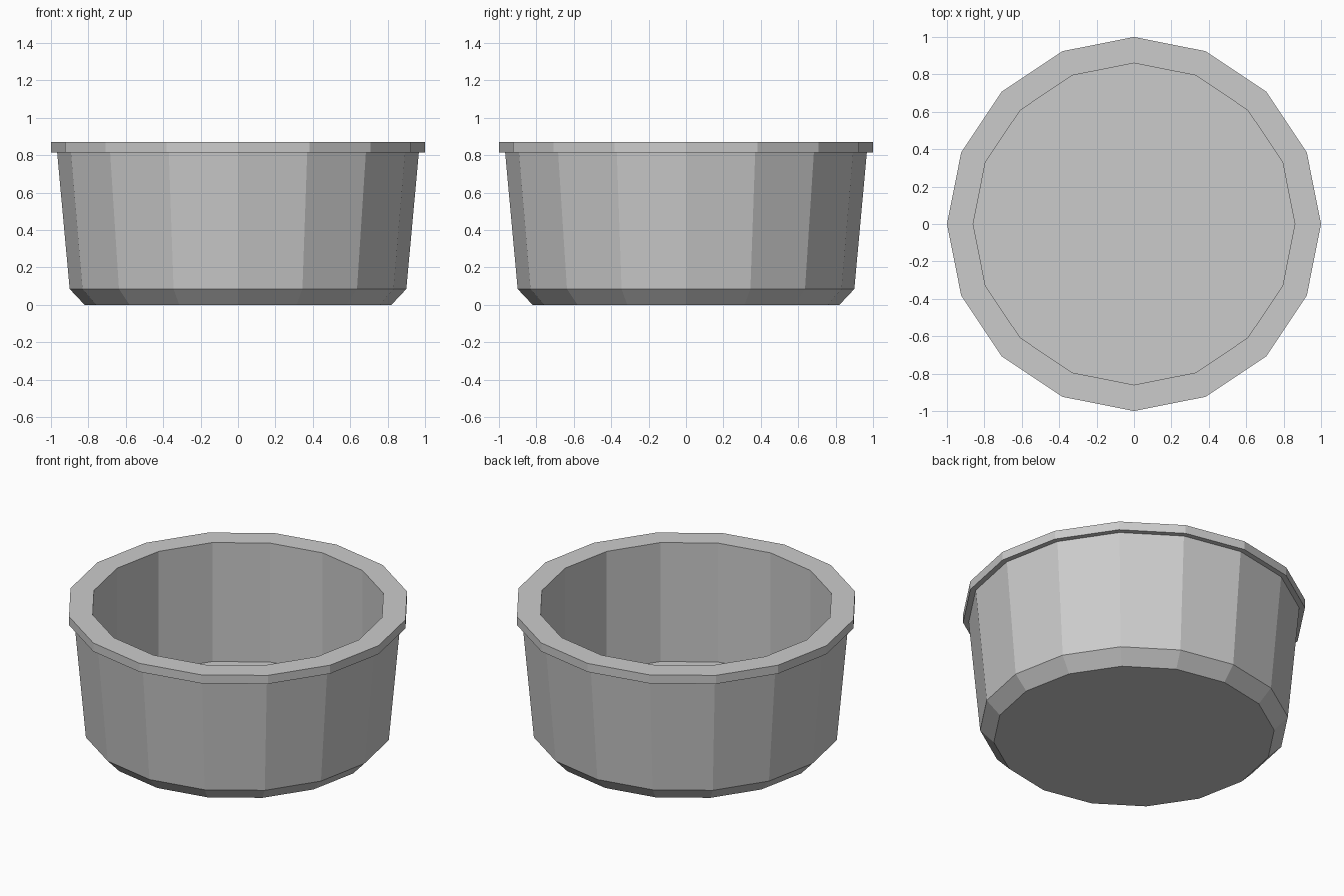
import bpy, bmesh, math

cube = bpy.data.objects.get("Cube")
if cube:
    bpy.data.objects.remove(cube, do_unlink=True)

SIDES = 16

# Light grey material
grey = bpy.data.materials.new("light_grey")
grey.use_nodes = True
colour = (0.6, 0.6, 0.6, 1)
grey.diffuse_color = colour
grey.node_tree.nodes["Principled BSDF"].inputs["Base Color"].default_value = colour

# Radius and height: bottom, chamfer, tapered wall, rim, inner wall, floor
profile = [(0.82, 0), (0.90, 0.085), (0.967, 0.815), (1, 0.815),
           (1, 0.87), (0.86, 0.87), (0.86, 0.105)]


def lathe(name, points, material):
    """Turn a profile into a faceted solid, capped at both ends."""
    bm = bmesh.new()
    rings = [[bm.verts.new((r * math.cos(i * math.tau / SIDES),
                            r * math.sin(i * math.tau / SIDES), z))
              for i in range(SIDES)] for r, z in points]
    for low, high in zip(rings, rings[1:]):
        for i in range(SIDES):
            j = (i + 1) % SIDES
            bm.faces.new((low[i], low[j], high[j], high[i]))
    bm.faces.new(rings[0][::-1])
    bm.faces.new(rings[-1])
    mesh = bpy.data.meshes.new(name)
    bm.to_mesh(mesh)
    bm.free()
    mesh.materials.append(material)
    obj = bpy.data.objects.new(name, mesh)
    bpy.context.collection.objects.link(obj)
    return obj


lathe("round_bowl", profile, grey)
